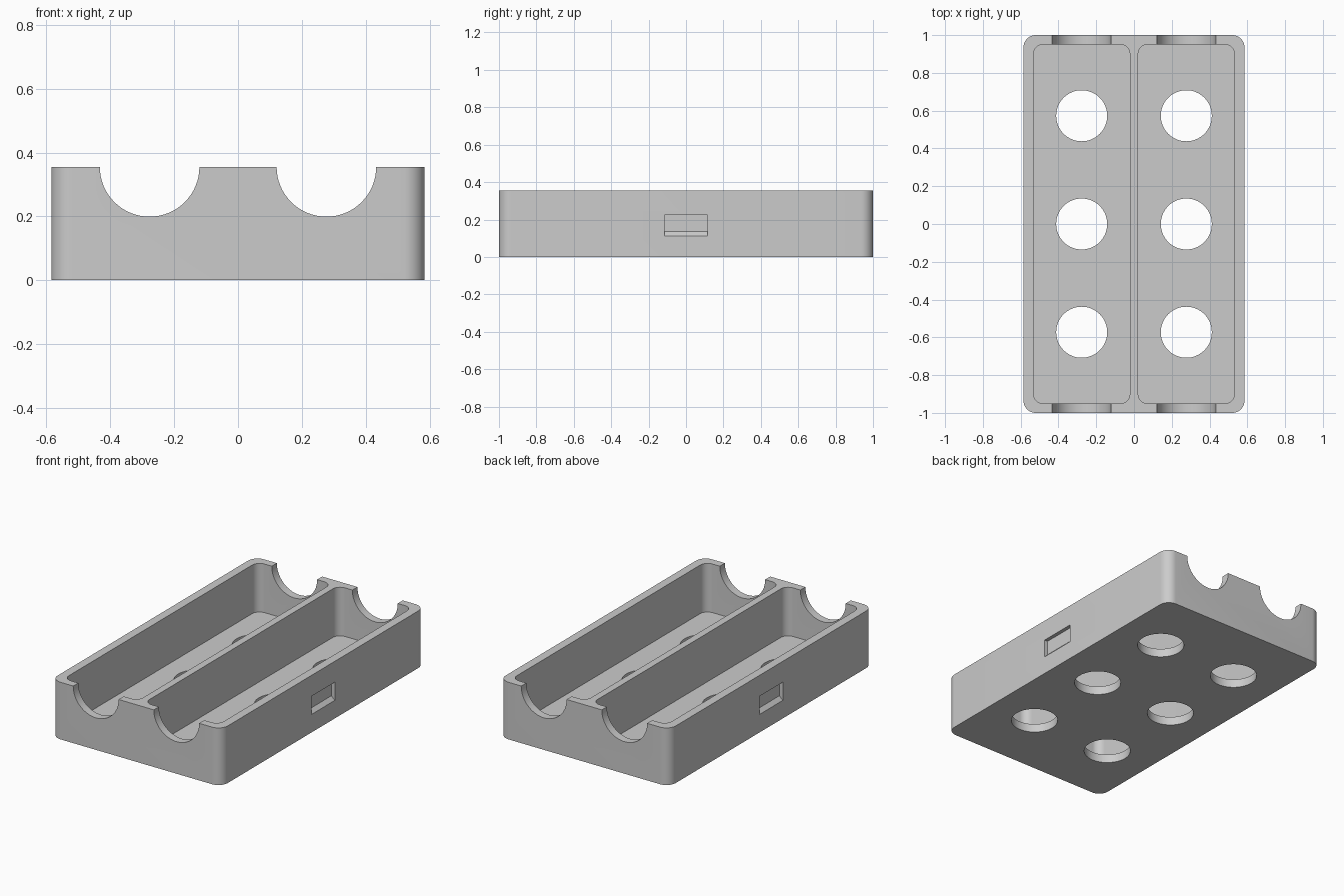
import bpy, bmesh, math
from mathutils import Vector

if "Cube" in bpy.data.objects:
    bpy.data.objects.remove(bpy.data.objects["Cube"], do_unlink=True)

HALF_W, HALF_L, HEIGHT = 0.585, 1.0, 0.355
FLOOR, BAY_X = 0.053, 0.277

grey = bpy.data.materials.new("light grey plastic")
grey.use_nodes = True
colour = (0.6, 0.6, 0.6, 1)
grey.diffuse_color = colour
grey.node_tree.nodes["Principled BSDF"].inputs["Base Color"].default_value = colour


def prism(name, outline, offset):
    """Extrude a closed outline of 3D points along an offset."""
    bm = bmesh.new()
    face = bm.faces.new([bm.verts.new(p) for p in outline])
    ext = bmesh.ops.extrude_face_region(bm, geom=[face], use_keep_orig=True)
    verts = [g for g in ext["geom"] if isinstance(g, bmesh.types.BMVert)]
    bmesh.ops.translate(bm, verts=verts, vec=Vector(offset))
    bmesh.ops.recalc_face_normals(bm, faces=bm.faces)
    mesh = bpy.data.meshes.new(name)
    bm.to_mesh(mesh)
    bm.free()
    mesh.materials.append(grey)
    obj = bpy.data.objects.new(name, mesh)
    bpy.context.collection.objects.link(obj)
    return obj


def arc(cx, cy, r, start, sweep, steps):
    for i in range(steps + 1):
        a = start + sweep * i / steps
        yield cx + r * math.cos(a), cy + r * math.sin(a)


def rounded_block(name, cx, hx, hy, r, z0, z1):
    points = []
    for k, (sx, sy) in enumerate([(1, 1), (-1, 1), (-1, -1), (1, -1)]):
        points += arc(cx + sx * (hx - r), sy * (hy - r), r, k * math.pi / 2, math.pi / 2, 10)
    return prism(name, [(x, y, z0) for x, y in points], (0, 0, z1 - z0))


def circle(cx, cy, r):
    return list(arc(cx, cy, r, 0, 2 * math.pi, 64))[:-1]


def cut(target, cutter):
    cutter.hide_render = True
    mod = target.modifiers.new("cut", "BOOLEAN")
    mod.operation, mod.solver, mod.object = "DIFFERENCE", "EXACT", cutter
    bpy.context.view_layer.objects.active = target
    bpy.ops.object.modifier_apply(modifier=mod.name)
    bpy.data.objects.remove(cutter, do_unlink=True)


# Rounded tray body
tray = rounded_block("tray", 0, HALF_W, HALF_L, 0.065, 0, HEIGHT)

for side in (-1, 1):
    x = side * BAY_X
    # Long bay
    cut(tray, rounded_block("bay_cutter", x, 0.255, 0.95, 0.05, FLOOR, HEIGHT + 0.1))
    # Round notches through both end walls
    ring = [(px, -1.1, pz) for px, pz in circle(x, HEIGHT, 0.156)]
    cut(tray, prism("notch_cutter", ring, (0, 2.2, 0)))
    # Floor holes
    for y in (-0.573, 0, 0.573):
        ring = [(px, py, -0.1) for px, py in circle(x, y, 0.135)]
        cut(tray, prism("hole_cutter", ring, (0, 0, 0.2)))
    # Shallow side catch with sloped lower edge
    inner, outer = HALF_W - 0.023, HALF_W + 0.023
    profile = [(inner, 0.225), (outer, 0.225), (outer, 0.089), (inner, 0.135)]
    cut(tray, prism("catch_cutter", [(side * px, -0.115, pz) for px, pz in profile], (0, 0.23, 0)))

# Smooth the curved walls, keep the rims sharp
bpy.ops.object.select_all(action="DESELECT")
tray.select_set(True)
bpy.context.view_layer.objects.active = tray
bpy.ops.object.shade_smooth_by_angle(angle=math.radians(30))
